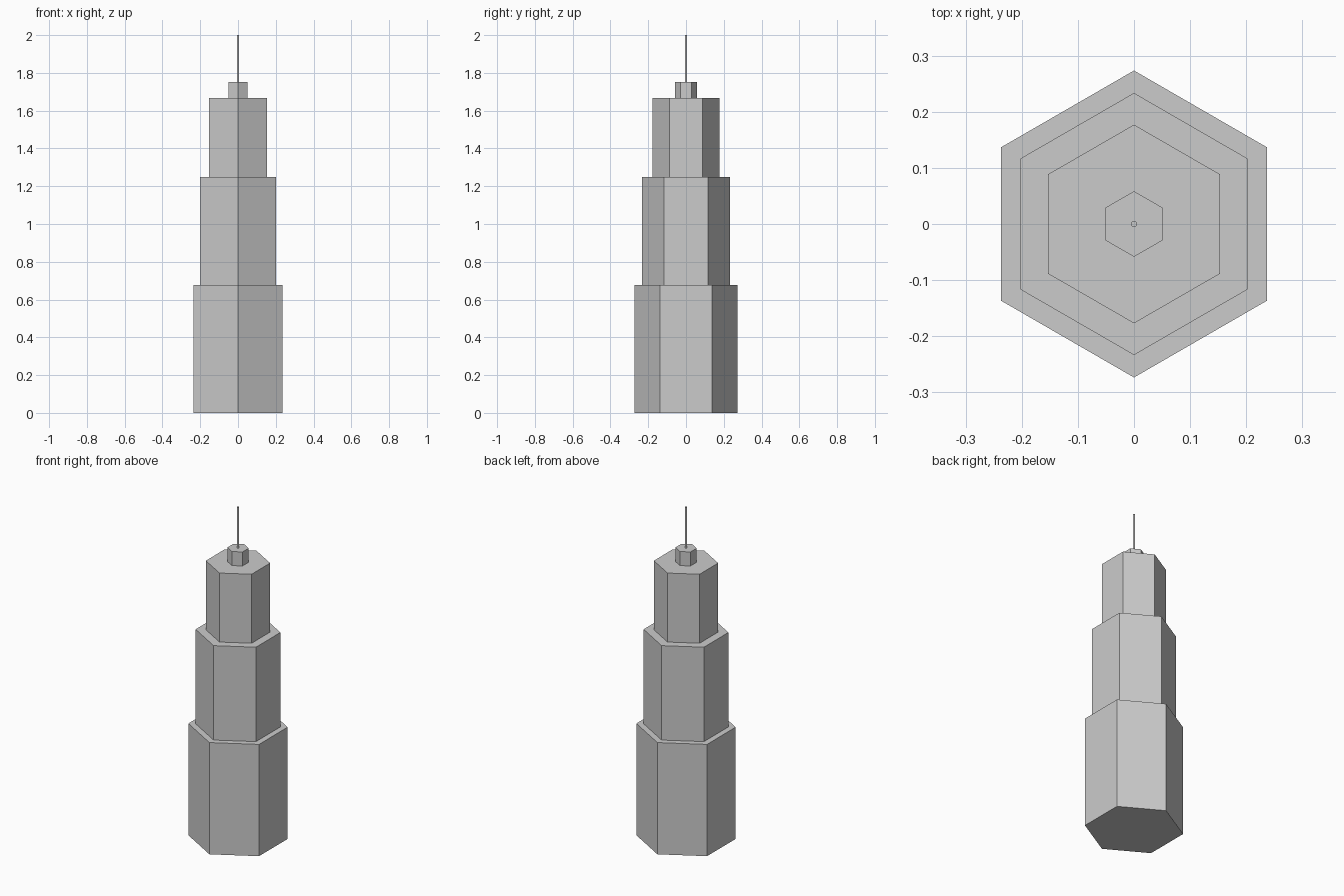
import bpy

if "Cube" in bpy.data.objects:
    bpy.data.objects.remove(bpy.data.objects["Cube"])


def prism(name, sides, radius, z0, z1):
    """Upright flat-faced prism with a corner on the y axis."""
    bpy.ops.mesh.primitive_cylinder_add(
        vertices=sides, radius=radius, depth=z1 - z0,
        location=(0, 0, (z0 + z1) / 2))
    bpy.context.object.name = name


# Hexagonal tower tiers stacked from the ground up, then the round mast
parts = [
    ("lower_tier", 6, 0.2735, 0.677),
    ("middle_tier", 6, 0.2335, 1.249),
    ("upper_tier", 6, 0.177, 1.667),
    ("roof_cap", 6, 0.0585, 1.752),
    ("antenna", 12, 0.0055, 2.0),
]
base = 0.0
for name, sides, radius, top in parts:
    prism(name, sides, radius, base, top)
    base = top
